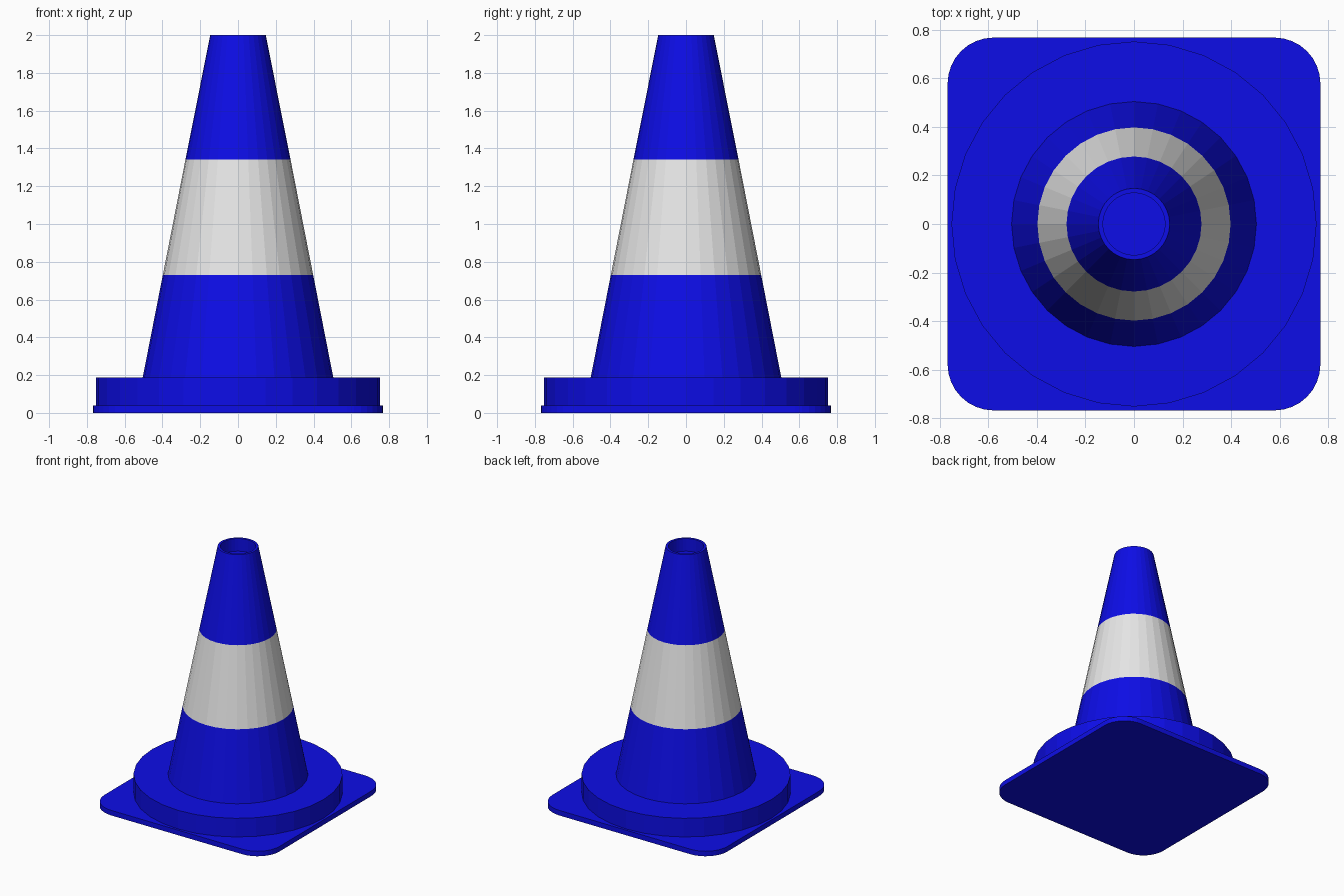
import bpy, bmesh, math

SIDES = 32

cube = bpy.data.objects.get("Cube")
if cube:
    bpy.data.objects.remove(cube, do_unlink=True)


def material(name, rgb):
    mat = bpy.data.materials.new(name)
    mat.use_nodes = True
    mat.diffuse_color = (*rgb, 1)
    mat.node_tree.nodes["Principled BSDF"].inputs["Base Color"].default_value = (*rgb, 1)
    return mat


blue = material("blue plastic", (0.004, 0.004, 0.8))
white = material("white band", (0.8, 0.8, 0.8))


def finish(name, bm, *mats):
    bmesh.ops.recalc_face_normals(bm, faces=bm.faces)
    mesh = bpy.data.meshes.new(name)
    bm.to_mesh(mesh)
    bm.free()
    for mat in mats:
        mesh.materials.append(mat)
    obj = bpy.data.objects.new(name, mesh)
    bpy.context.collection.objects.link(obj)
    return obj


def lathe(profile):
    """Revolve (radius, height) points around z and cap both ends."""
    bm = bmesh.new()
    rings = []
    for r, z in profile:
        angles = [math.tau * i / SIDES for i in range(SIDES)]
        rings.append([bm.verts.new((r * math.sin(a), r * math.cos(a), z)) for a in angles])
    for low, high in zip(rings, rings[1:]):
        for i in range(SIDES):
            j = (i + 1) % SIDES
            bm.faces.new((low[i], low[j], high[j], high[i]))
    bm.faces.new(rings[0])
    bm.faces.new(rings[-1])
    return bm


# Square base plate with rounded corners
bm = bmesh.new()
bmesh.ops.create_cube(bm, size=1)
for v in bm.verts:
    v.co = (v.co.x * 1.536, v.co.y * 1.536, (v.co.z + 0.5) * 0.04)
corners = [e for e in bm.edges if abs(e.verts[0].co.z - e.verts[1].co.z) > 0.01]
bmesh.ops.bevel(bm, geom=corners, offset=0.19, segments=8, profile=0.5, affect='EDGES')
finish("base_plate", bm, blue)

# Round foot on the plate
finish("base_disc", lathe([(0.752, 0.03), (0.752, 0.188)]), blue)

# Tapered body with a shallow hollow in the top
bm = lathe([(0.506, 0.18), (0.398, 0.73), (0.278, 1.342), (0.147, 2.0),
            (0.128, 2.0), (0.128, 1.9)])
for face in bm.faces:
    if 0.73 < face.calc_center_median().z < 1.342:
        face.material_index = 1
finish("cone_body", bm, blue, white)
